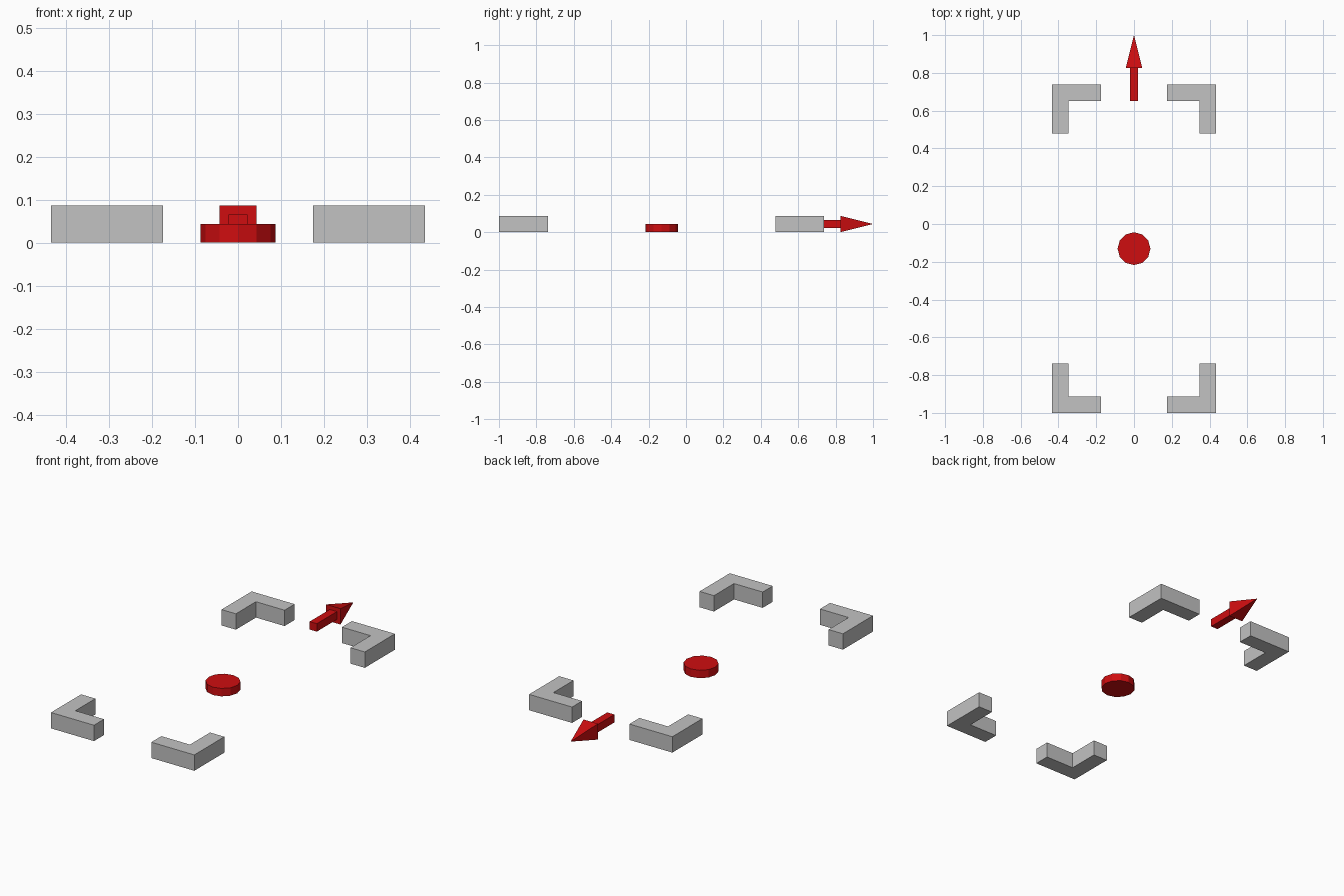
import bpy, bmesh, math
from mathutils import Matrix

if "Cube" in bpy.data.objects:
    bpy.data.objects.remove(bpy.data.objects["Cube"])

U = 2 / 23  # module: the whole model is 23 modules long


def material(name, rgb):
    m = bpy.data.materials.new(name)
    m.diffuse_color = (*rgb, 1)
    m.use_nodes = True
    m.node_tree.nodes["Principled BSDF"].inputs["Base Color"].default_value = m.diffuse_color
    return m


GREY = material("grey", (0.54, 0.54, 0.54))
RED = material("red", (0.62, 0.004, 0.005))


def finish(name, bm, mat):
    bmesh.ops.recalc_face_normals(bm, faces=bm.faces)
    mesh = bpy.data.meshes.new(name)
    bm.to_mesh(mesh)
    bm.free()
    mesh.materials.append(mat)
    obj = bpy.data.objects.new(name, mesh)
    bpy.context.collection.objects.link(obj)
    return obj


def prism(name, outline, z0, z1, mat):
    """Extrude a flat outline (in modules) from z0 to z1."""
    bm = bmesh.new()
    face = bm.faces.new([bm.verts.new((x * U, y * U, z0 * U)) for x, y in outline])
    top = bmesh.ops.extrude_face_region(bm, geom=[face])["geom"]
    bmesh.ops.translate(bm, vec=(0, 0, (z1 - z0) * U),
                        verts=[v for v in top if isinstance(v, bmesh.types.BMVert)])
    return finish(name, bm, mat)


# Four L-shaped corner brackets, mirrored about the rectangle's centre
L_SHAPE = [(5, 10), (2, 10), (2, 9), (4, 9), (4, 7), (5, 7)]
CENTRE_Y = -1.5
for side, sx in (("left", -1), ("right", 1)):
    for end, sy in (("front", -1), ("back", 1)):
        outline = [(sx * x, CENTRE_Y + sy * y) for x, y in L_SHAPE]
        prism(f"{end}_{side}_corner", outline, 0, 1, GREY)

# Low disc at the centre of the rectangle
SIDES = 12
circle = [(math.cos(math.tau * i / SIDES), CENTRE_Y + math.sin(math.tau * i / SIDES))
          for i in range(SIDES)]
prism("centre_disc", circle, 0, 0.5, RED)

# Square arrow shaft
prism("arrow_shaft", [(-.25, 7.5), (.25, 7.5), (.25, 9.5), (-.25, 9.5)], .25, .75, RED)

# Pyramid arrow head pointing back
bm = bmesh.new()
bmesh.ops.create_cone(bm, cap_ends=True, segments=4, radius1=U * math.sqrt(.5),
                      radius2=0, depth=2 * U)
bmesh.ops.remove_doubles(bm, verts=bm.verts, dist=1e-5)
bmesh.ops.rotate(bm, verts=bm.verts, matrix=Matrix.Rotation(math.pi / 4, 3, 'Z'))
bmesh.ops.rotate(bm, verts=bm.verts, matrix=Matrix.Rotation(-math.pi / 2, 3, 'X'))
bmesh.ops.translate(bm, verts=bm.verts, vec=(0, 10.5 * U, .5 * U))
finish("arrow_head", bm, RED)
